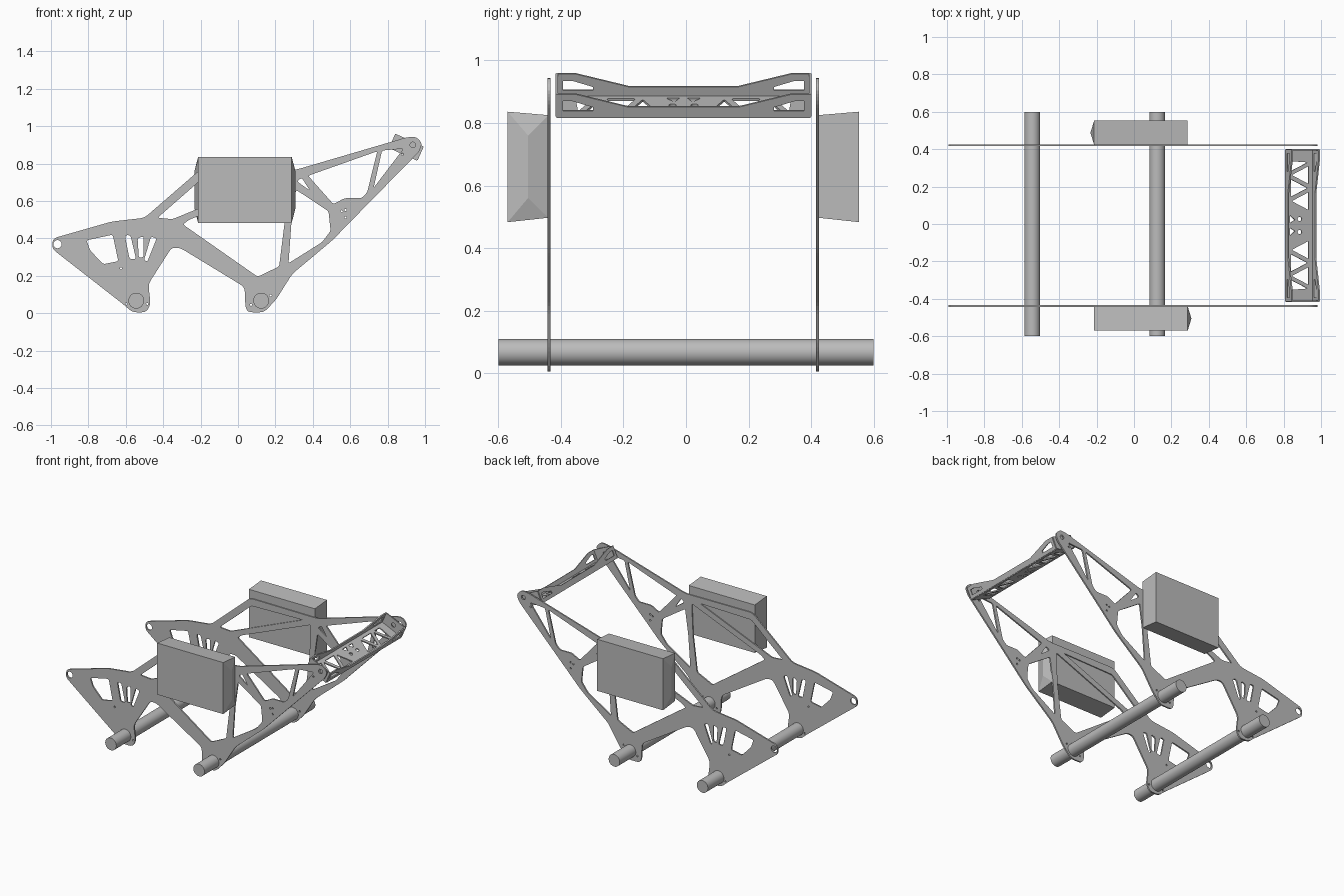
import bpy
import bmesh
import math
from mathutils import Vector, Matrix

cube = bpy.data.objects.get("Cube")
if cube:
    bpy.data.objects.remove(cube, do_unlink=True)

# One shared colour
grey = bpy.data.materials.new("plain_grey")
grey.use_nodes = True
colour = (0.5, 0.5, 0.5, 1)
grey.diffuse_color = colour
grey.node_tree.nodes["Principled BSDF"].inputs["Base Color"].default_value = colour

X, Y, Z = Vector((1, 0, 0)), Vector((0, 1, 0)), Vector((0, 0, 1))


def add_object(name, mesh):
    obj = bpy.data.objects.new(name, mesh)
    mesh.materials.clear()
    mesh.materials.append(grey)
    bpy.context.collection.objects.link(obj)
    return obj


def rounded(points, radius):
    """Soften every corner of a closed polygon."""
    result = []
    pts = [Vector(p) for p in points]
    for i, p in enumerate(pts):
        before, after = pts[i - 1] - p, pts[(i + 1) % len(pts)] - p
        a = p + before.normalized() * min(radius, before.length * 0.4)
        b = p + after.normalized() * min(radius, after.length * 0.4)
        for t in (0, 0.33, 0.67, 1):
            result.append(a * (1 - t) ** 2 + p * 2 * t * (1 - t) + b * t * t)
    return result


def circle(x, y, radius, sides=16):
    angles = [math.tau * i / sides for i in range(sides)]
    return [(x + radius * math.cos(a), y + radius * math.sin(a)) for a in angles]


def plate(name, loops, origin, across, up, thickness):
    """Flat sheet: the first loop is the outline, the others are holes."""
    curve = bpy.data.curves.new(name, "CURVE")
    curve.dimensions = "2D"
    curve.fill_mode = "BOTH"
    curve.extrude = thickness / 2
    for loop in loops:
        spline = curve.splines.new("POLY")
        spline.points.add(len(loop) - 1)
        for point, co in zip(spline.points, loop):
            point.co = (co[0], co[1], 0, 1)
        spline.use_cyclic_u = True
    temp = bpy.data.objects.new(name + "_curve", curve)
    bpy.context.collection.objects.link(temp)
    graph = bpy.context.evaluated_depsgraph_get()
    mesh = bpy.data.meshes.new_from_object(temp.evaluated_get(graph))
    bpy.data.objects.remove(temp, do_unlink=True)
    matrix = Matrix((across, up, across.cross(up))).transposed().to_4x4()
    matrix.translation = origin
    mesh.transform(matrix)
    for poly in mesh.polygons:
        poly.use_smooth = False
    return add_object(name, mesh)


# Side frame: outline, windows and bolt holes in x and z
outline = [
    (-.99, .40), (-.675, .49), (-.50, .51), (-.20, .77), (.31, .767),
    (.90, .94), (.95, .945), (.985, .91), (.97, .865), (.607, .495),
    (.505, .39), (.29, .21), (.205, .075), (.14, .005), (.056, .005),
    (.04, .03), (.035, .14), (-.31, .35), (-.355, .35), (-.48, .155),
    (-.467, .05), (-.49, .005), (-.565, .005), (-.61, .045), (-.995, .345)]
rear_windows = [
    [(-.81, .39), (-.67, .42), (-.64, .278), (-.72, .262), (-.79, .335)],
    [(-.605, .417), (-.575, .417), (-.545, .29), (-.58, .29)],
    [(-.537, .40), (-.505, .412), (-.505, .30), (-.53, .295)],
    [(-.465, .41), (-.435, .40), (-.485, .275), (-.502, .285)],
    [(-.43, .51), (-.19, .72), (.20, .728), (-.35, .503)]]
front_windows = [
    [(-.295, .475), (-.26, .50), (.26, .71), (.25, .49), (.22, .25), (.105, .195)],
    [(.31, .66), (.484, .545), (.495, .44), (.45, .38), (.27, .267), (.286, .49)],
    [(.375, .735), (.745, .866), (.69, .645), (.66, .615), (.57, .615), (.51, .583)],
    [(.77, .87), (.885, .88), (.725, .67)],
    [(.315, .705), (.34, .725), (.385, .655)]]
bolts = [(.555, .545), (.575, .552), (.575, .512), (-.625, .24), (-.597, .05),
         (-.485, .05), (.07, .045), (.175, .095), (.88, .85)]
frame = [rounded(outline, .025)]
frame += [rounded(w, .012) for w in rear_windows + front_windows]
frame += [circle(x, z, .006, 8) for x, z in bolts]
frame += [circle(-.965, .369, .022), circle(.935, .90, .015)]
for side, y in (("right", -.438), ("left", .421)):
    plate(side + "_side_frame", frame, Vector((0, y, 0)), X, Z, .01)

# Two cross tubes
for name, x in (("rear", -.544), ("front", .124)):
    bm = bmesh.new()
    bmesh.ops.create_cone(bm, cap_ends=True, segments=48, radius1=.042,
                          radius2=.042, depth=1.2)
    bm.transform(Matrix.Translation((x, 0, .067)) @ Matrix.Rotation(math.pi / 2, 4, "X"))
    mesh = bpy.data.meshes.new(name + "_cross_tube")
    bm.to_mesh(mesh)
    bm.free()
    for poly in mesh.polygons:
        poly.use_smooth = len(poly.vertices) == 4
    add_object(name + "_cross_tube", mesh)

# Side boxes: flared outwards, one end creased, turned half round for the other side
for name, turn, centre_y in (("first_side_box", 0, -.505), ("second_side_box", math.pi, .488)):
    bm = bmesh.new()
    for y, low, high in ((-.065, .483, .836), (.065, .497, .825)):
        for x in (-.25, .25):
            for z in (low, high):
                bm.verts.new((x, y, z))
    for z in (.56, .76):
        bm.verts.new((.27, 0, z))
    bmesh.ops.convex_hull(bm, input=bm.verts[:])
    bm.transform(Matrix.Translation((.037, centre_y, 0)) @ Matrix.Rotation(turn, 4, "Z"))
    mesh = bpy.data.meshes.new(name)
    bm.to_mesh(mesh)
    bm.free()
    add_object(name, mesh)

# Tilted cross beam: a latticed web between two bow-tie flanges
corner = Vector((.812, 0, .885))
slope = Vector((.145, 0, -.065))
width = slope.length
slope.normalize()
rise = Y.cross(slope).normalized()
if rise.z < 0:
    rise = -rise
start, end, middle = -.414, .398, -.008
web = [[(start, 0), (end, 0), (end, width), (start, width)]]
step, low, high = .085, .022, width - .022
for sign in (-1, 1):
    # Triangles alternate along each half of the web
    for i in range(4):
        near = .075 + i * step * .82
        base, tip = (low, high) if i % 2 else (high, low)
        tri = [(near, base), (near + step * 1.3, base), (near + step * .65, tip)]
        if i == 3:
            tri[1] = (near + step * .75, base)
        shrunk = []
        mid = sum((Vector(p) for p in tri), Vector((0, 0))) / 3
        for p in tri:
            q = mid + (Vector(p) - mid) * .86
            shrunk.append((middle + sign * q.x, q.y))
        web.append(rounded(shrunk, .006))
    web.append(circle(middle + sign * .035, width * .5, .012))
    web.append(rounded([(middle + sign * .012, low), (middle + sign * .055, low),
                        (middle + sign * .03, low + .03)], .004))
plate("beam_web", web, corner, Y, slope, .008)

flange = [[(start, 0), (end, 0)]]
half = (end - start) / 2
tall, short = .08, .035
flange[0] += [(middle + y, h) for y, h in (
    (half, tall), (.345, tall), (.175, short), (-.175, short), (-.345, tall), (-half, tall))]
for sign in (-1, 1):
    window = [(.385, .022), (.385, .056), (.355, .056), (.29, .035), (.29, .022)]
    flange.append([(middle + sign * y, h) for y, h in window])
plate("beam_back_flange", flange, corner, Y, rise, .008)
plate("beam_front_flange", flange, corner + slope * width, Y, rise, .008)

# Beam end plates
end_plate = [[(0, 0), (width, 0), (width, tall), (0, tall)],
             circle(width / 2, tall / 2, .015)]
for name, y in (("right", start), ("left", end)):
    plate(name + "_beam_end", end_plate, corner + Y * y, slope, rise, .008)
